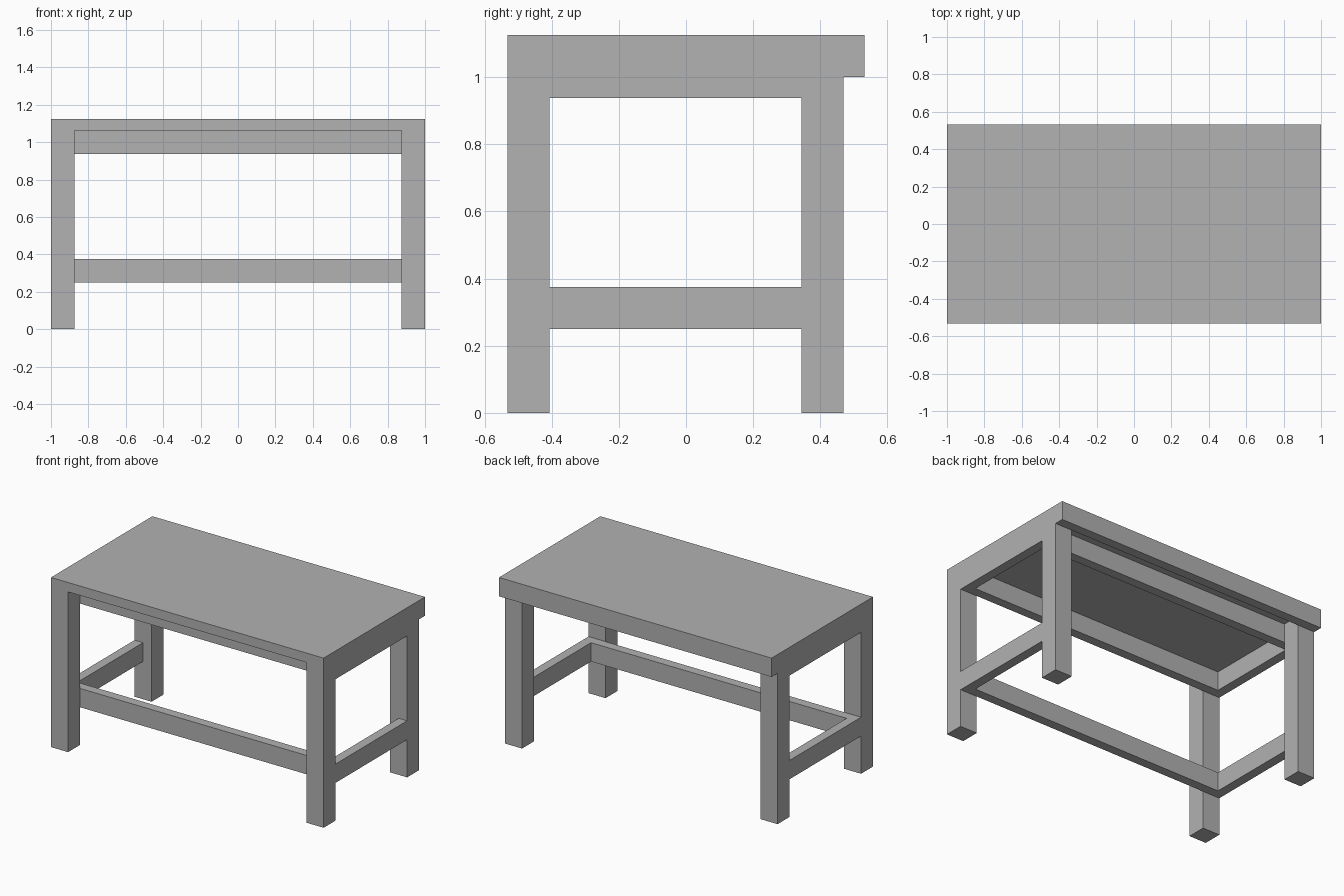
import bpy
import bmesh
from mathutils import Vector

cube = bpy.data.objects.get("Cube")
if cube:
    bpy.data.objects.remove(cube, do_unlink=True)

grey = bpy.data.materials.new("plain_grey")
grey.use_nodes = True
colour = (0.445, 0.445, 0.445, 1)
grey.diffuse_color = colour
bsdf = next(n for n in grey.node_tree.nodes if n.type == "BSDF_PRINCIPLED")
bsdf.inputs["Base Color"].default_value = colour


def box(name, low, high):
    """Flat-faced box between two opposite corners."""
    low, high = Vector(low), Vector(high)
    bm = bmesh.new()
    bmesh.ops.create_cube(bm, size=1)
    for v in bm.verts:
        v.co = (low + high) / 2 + v.co * (high - low)
    mesh = bpy.data.meshes.new(name)
    bm.to_mesh(mesh)
    bm.free()
    mesh.materials.append(grey)
    obj = bpy.data.objects.new(name, mesh)
    bpy.context.collection.objects.link(obj)
    return obj


BOARD = 1 / 16          # thickness of top, lip and rails
LEG = 2 * BOARD         # leg width and rail height
HEIGHT = 1.125
HALF = 17 / 32          # half the depth of the top
UNDER = HEIGHT - BOARD  # underside of the top
FRONT = -HALF + LEG             # inner side of the front legs
BACK = HALF - BOARD - LEG       # inner side of the back legs
INNER = 1 - BOARD               # inner side of the end rails

# Top with a lip hanging along the back edge
box("table_top", (-1, -HALF, UNDER), (1, HALF, HEIGHT))
box("back_lip", (-1, HALF - BOARD, UNDER - BOARD), (1, HALF, UNDER))

# Legs and end rails on both sides
for side, s in (("right", -1), ("left", 1)):
    for end, y in (("front", -HALF), ("back", BACK)):
        x = sorted((s, s * (1 - LEG)))
        box(f"{end}_{side}_leg", (x[0], y, 0), (x[1], y + LEG, UNDER))
    x = sorted((s, s * INNER))
    for level, z in (("upper", UNDER - LEG), ("lower", 0.25)):
        box(f"{level}_{side}_rail", (x[0], FRONT, z), (x[1], BACK, z + LEG))

# Long rails set behind the legs; the lower back stays open
for name, y, z in (("upper_front_rail", FRONT, UNDER - LEG),
                   ("upper_back_rail", BACK - BOARD, UNDER - LEG),
                   ("lower_front_rail", FRONT, 0.25)):
    box(name, (-INNER, y, z), (INNER, y + BOARD, z + LEG))
